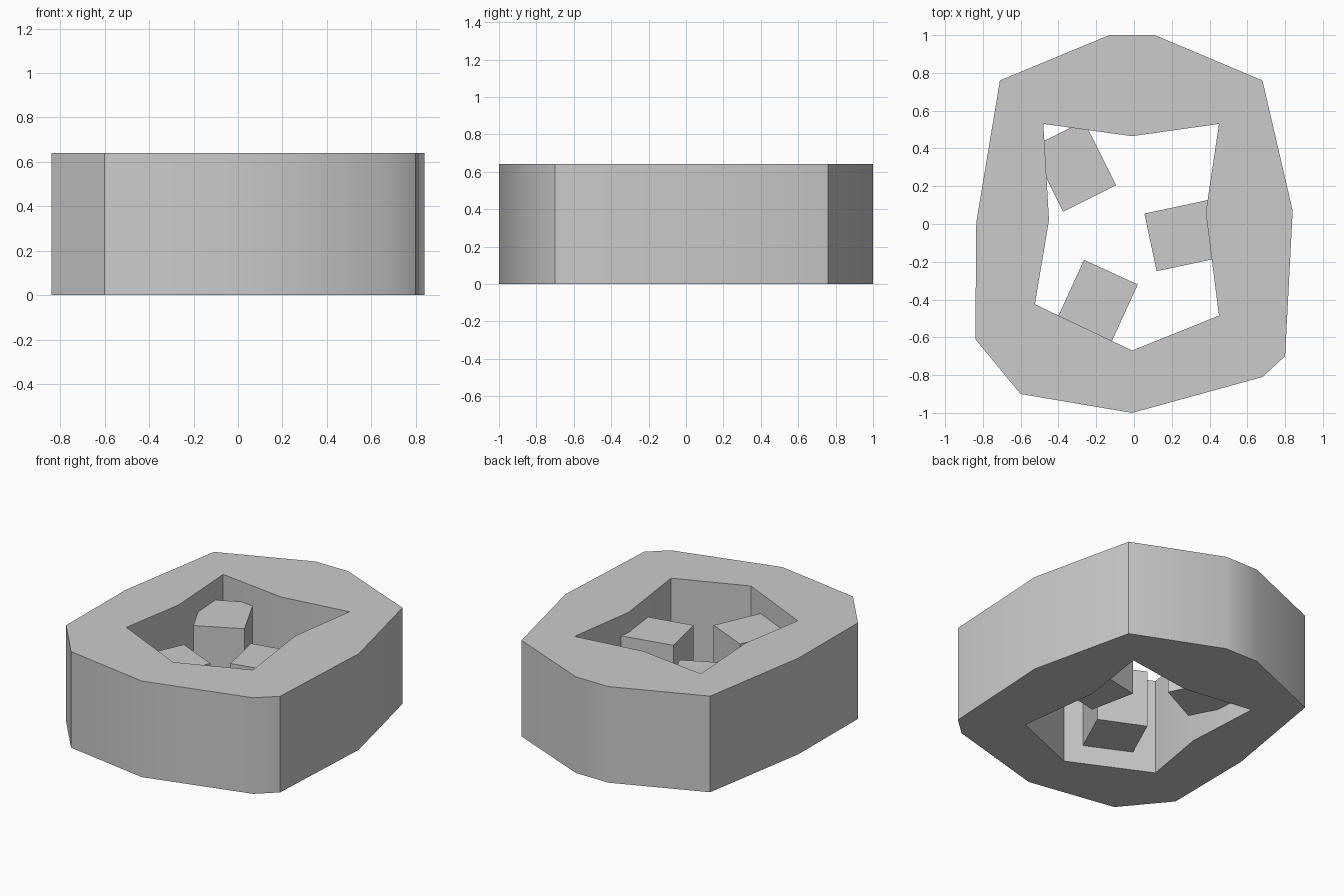
import bpy, bmesh, math
from mathutils import Vector

if "Cube" in bpy.data.objects:
    bpy.data.objects.remove(bpy.data.objects["Cube"])

HEIGHT = 0.64
OUTER = [(-0.13, 1.0), (0.11, 1.0), (0.68, 0.76), (0.84, 0.07), (0.80, -0.70), (0.68, -0.81),
         (-0.01, -1.0), (-0.60, -0.90), (-0.84, -0.61), (-0.835, 0.01), (-0.71, 0.76)]
INNER = [(-0.48, 0.53), (-0.01, 0.465), (0.45, 0.53), (0.38, 0.06), (0.45, -0.485),
         (-0.01, -0.67), (-0.525, -0.425), (-0.45, 0.02)]


def prism(name, loops, z0, z1):
    """Extrude closed outlines (an outer loop plus optional holes) from z0 to z1."""
    bm = bmesh.new()
    edges = []
    for loop in loops:
        vs = [bm.verts.new((x, y, z0)) for x, y in loop]
        edges += [bm.edges.new((v, vs[i - 1])) for i, v in enumerate(vs)]
    bmesh.ops.triangle_fill(bm, edges=edges, use_beauty=True)
    ext = bmesh.ops.extrude_face_region(bm, geom=bm.faces[:], use_keep_orig=True)
    top = [g for g in ext["geom"] if isinstance(g, bmesh.types.BMVert)]
    bmesh.ops.translate(bm, verts=top, vec=(0, 0, z1 - z0))
    bmesh.ops.recalc_face_normals(bm, faces=bm.faces[:])
    me = bpy.data.meshes.new(name)
    bm.to_mesh(me)
    bm.free()
    ob = bpy.data.objects.new(name, me)
    bpy.context.collection.objects.link(ob)
    return ob


# Thick outer ring with a star-like opening
ring = prism("outer_ring", [OUTER, INNER], 0, HEIGHT)
bpy.context.view_layer.objects.active = ring
ring.select_set(True)
bpy.ops.object.shade_smooth_by_angle(angle=math.radians(30))


def tooth(name, a, b, length=0.38):
    """Block whose inner face runs a-b; it reaches back into the ring wall."""
    a, b = Vector(a), Vector(b)
    d = (b - a).normalized()
    back = Vector((-d.y, d.x)) * length
    prism(name, [[a, b, b + back, a + back]], 0.125, 0.505)


# Three inner blocks set into the wall
tooth("inner_block_left", (-0.095, 0.205), (-0.375, 0.065), -0.38)
tooth("inner_block_right", (0.055, 0.055), (0.12, -0.25))
tooth("inner_block_front", (-0.265, -0.19), (0.02, -0.32), -0.38)
